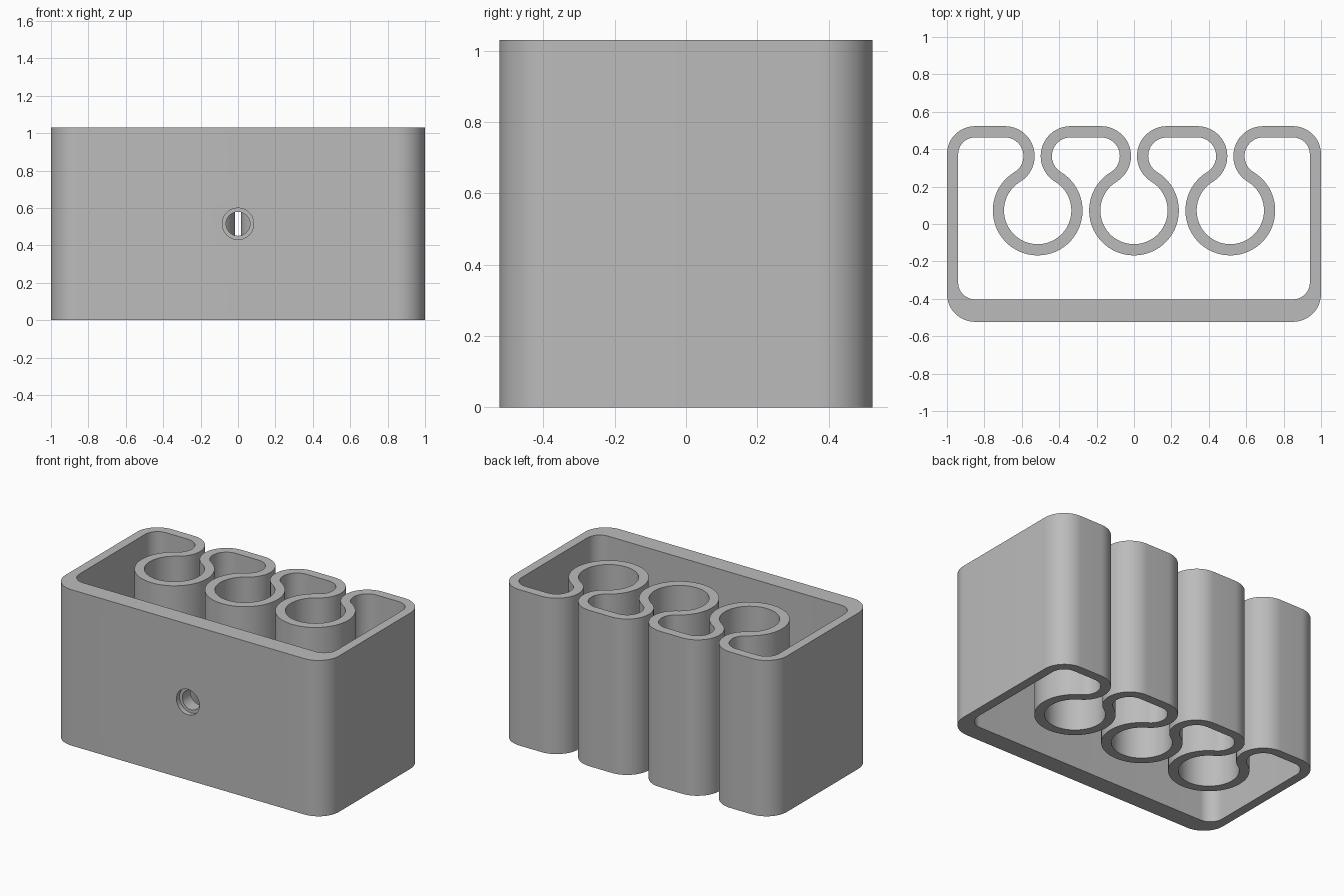
import bpy, bmesh, math
from math import radians, cos, sin, pi

cube = bpy.data.objects.get("Cube")
if cube:
    bpy.data.objects.remove(cube, do_unlink=True)

# Overall sizes
HALF_X, HALF_Y, HEIGHT = 1.0, 0.523, 1.03
WALL, FRONT_WALL = 0.06, 0.12
CORNER = 0.15                      # outer corner radius
LIP, SOCKET = 0.16, 0.18           # lip outer radius, socket bore radius
SPACING, LIP_DX = 0.515, 0.176
HOLE_Z = 0.515

lip_y = HALF_Y - LIP
lip_dy = math.sqrt((LIP + SOCKET) ** 2 - LIP_DX ** 2)   # lip and socket arcs are tangent
socket_y = lip_y - lip_dy
tangent = math.degrees(math.atan2(lip_dy, LIP_DX))

grey = bpy.data.materials.new("plain grey")
grey.use_nodes = True
colour = (0.5, 0.5, 0.5, 1)
grey.diffuse_color = colour
grey.node_tree.nodes["Principled BSDF"].inputs["Base Color"].default_value = colour

outer, inner = [], []


def arc(cx, cy, r_out, r_in, start, end, inner_shift=0.0):
    """Add matching arcs to the outer and inner outlines of the wall."""
    steps = max(4, round(abs(end - start) / 6))
    for i in range(steps + 1):
        a = radians(start + (end - start) * i / steps)
        for loop, r, y in ((outer, r_out, cy), (inner, r_in, cy + inner_shift)):
            p = (cx + r * cos(a), y + r * sin(a))
            if not loop or math.dist(p, loop[-1]) > 1e-5:
                loop.append(p)


# Wall outline, counter-clockwise from the front left corner
cx, cy = HALF_X - CORNER, HALF_Y - CORNER
thick = FRONT_WALL - WALL
arc(cx, -cy, CORNER, CORNER - WALL, -90, 0, thick)
arc(cx, cy, CORNER, CORNER - WALL, 0, 90)
for sx in (SPACING, 0, -SPACING):
    arc(sx + LIP_DX, lip_y, LIP, LIP - WALL, 90, 180 + tangent)
    arc(sx, socket_y, SOCKET, SOCKET + WALL, tangent, -180 - tangent)
    arc(sx - LIP_DX, lip_y, LIP, LIP - WALL, -tangent, 90)
arc(-cx, cy, CORNER, CORNER - WALL, 90, 180)
arc(-cx, -cy, CORNER, CORNER - WALL, 180, 270, thick)

# Extrude the wall section upward
bm = bmesh.new()
rings = [[bm.verts.new((x, y, z)) for x, y in loop]
         for loop, z in ((outer, 0), (outer, HEIGHT), (inner, HEIGHT), (inner, 0))]
n = len(outer)
for k in range(4):
    a, b = rings[k], rings[(k + 1) % 4]
    for i in range(n):
        j = (i + 1) % n
        bm.faces.new((a[i], a[j], b[j], b[i]))
bmesh.ops.recalc_face_normals(bm, faces=bm.faces)
mesh = bpy.data.meshes.new("socket_holder")
bm.to_mesh(mesh)
bm.free()
holder = bpy.data.objects.new("socket_holder", mesh)
bpy.context.collection.objects.link(holder)
mesh.materials.append(grey)


def drill(name, radius, y0, y1):
    """Cut a round hole along y through the holder."""
    bpy.ops.mesh.primitive_cylinder_add(vertices=48, radius=radius, depth=y1 - y0,
                                        location=(0, (y0 + y1) / 2, HOLE_Z),
                                        rotation=(pi / 2, 0, 0))
    cutter = bpy.context.object
    cutter.name = name
    cutter.hide_render = True
    cutter.data.materials.append(grey)
    bpy.ops.object.select_all(action="DESELECT")
    bpy.context.view_layer.objects.active = holder
    holder.select_set(True)
    cut = holder.modifiers.new(name, "BOOLEAN")
    cut.operation, cut.solver, cut.object = "DIFFERENCE", "EXACT", cutter
    bpy.ops.object.modifier_apply(modifier=cut.name)
    bpy.data.objects.remove(cutter, do_unlink=True)


# Screw hole through the front wall and middle socket, with a shallow recess
drill("screw_hole", 0.064, -0.6, 0.0)
drill("screw_recess", 0.084, -0.6, -0.49)

bpy.ops.object.shade_smooth_by_angle(angle=radians(30))
